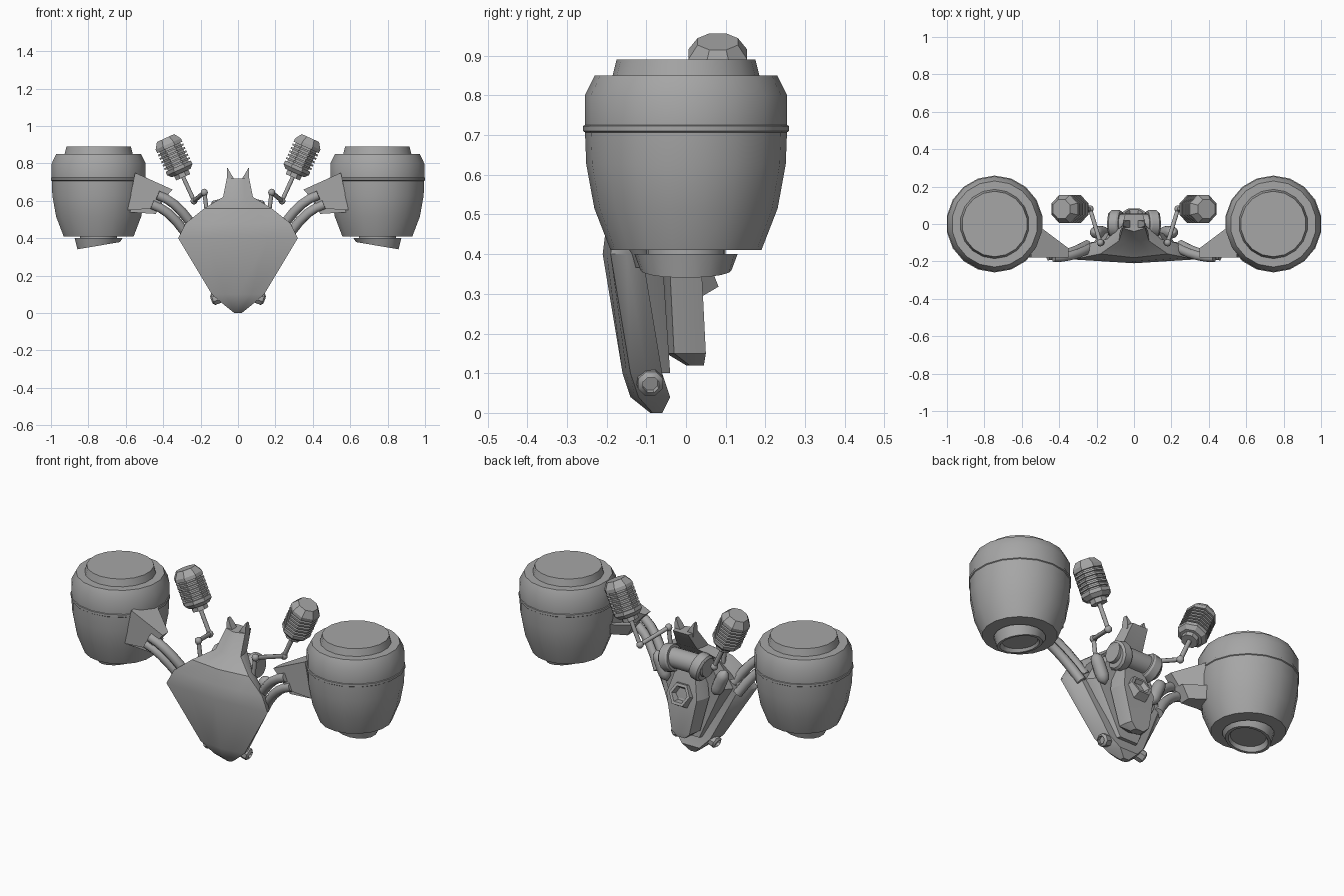
import bpy, bmesh, math
from mathutils import Vector, Matrix

if "Cube" in bpy.data.objects:
    bpy.data.objects.remove(bpy.data.objects["Cube"])

shade = .38
grey = (shade, shade, shade, 1)
material = bpy.data.materials.new("plain grey")
material.use_nodes = True
material.diffuse_color = grey
material.node_tree.nodes["Principled BSDF"].inputs["Base Color"].default_value = grey
UP = Vector((0, 0, 1))


def finish(bm, name, paired, sharp_angle):
    """Turn a bmesh into one centre object, or a left and right pair."""
    bmesh.ops.recalc_face_normals(bm, faces=bm.faces)
    for prefix in ("left_", "right_") if paired else ("",):
        if prefix == "right_":
            bmesh.ops.scale(bm, vec=(-1, 1, 1), verts=bm.verts)
            bmesh.ops.reverse_faces(bm, faces=bm.faces)
        mesh = bpy.data.meshes.new(prefix + name)
        bm.to_mesh(mesh)
        mesh.materials.append(material)
        mesh.polygons.foreach_set("use_smooth", [True] * len(mesh.polygons))
        mesh.set_sharp_from_angle(angle=math.radians(sharp_angle))
        part = bpy.data.objects.new(prefix + name, mesh)
        bpy.context.collection.objects.link(part)
    bm.free()


def loft(name, rings, paired=True, sharp_angle=30):
    """Skin a list of rings that have equal point counts, and cap both ends."""
    bm = bmesh.new()
    rows = [[bm.verts.new(point) for point in ring] for ring in rings]
    count = len(rows[0])
    for lower, upper in zip(rows, rows[1:]):
        for i in range(count):
            j = (i + 1) % count
            bm.faces.new((lower[i], lower[j], upper[j], upper[i]))
    bm.faces.new(rows[0])
    bm.faces.new(rows[-1])
    finish(bm, name, paired, sharp_angle)


def circle(center, axis, radius, sides, slot_radius=None):
    """Ring about an axis; the slot radius replaces the radius at front and back."""
    turn = axis.to_track_quat('Z', 'X').to_matrix()
    ring = []
    for i in range(sides):
        angle = math.tau * (i + .5) / sides
        spoke = turn @ Vector((math.cos(angle), math.sin(angle), 0))
        slotted = slot_radius and abs(spoke.y) > .3
        ring.append(center + spoke * (slot_radius if slotted else radius))
    return ring


def lathe(name, origin, axis, sides, profile, paired=True, sharp_angle=30):
    origin, axis = Vector(origin), Vector(axis).normalized()
    rings = [circle(origin + axis * t, axis, radius, sides) for radius, t in profile]
    loft(name, rings, paired, sharp_angle)


def tube(name, path, radius):
    path = [Vector(point) for point in path]
    last = len(path) - 1
    rings = [circle(point, path[min(i + 1, last)] - path[max(i - 1, 0)], radius, sides=8)
             for i, point in enumerate(path)]
    loft(name, rings, sharp_angle=50)


def ball(name, center, radius):
    bm = bmesh.new()
    bmesh.ops.create_uvsphere(bm, u_segments=10, v_segments=6, radius=radius,
                              matrix=Matrix.Translation(center))
    finish(bm, name, paired=True, sharp_angle=50)


def hull(name, sections, sharp_angle=30):
    """Loft keeled sections, each given by height, half width and front."""
    rings = []
    for z, width, front in sections:
        depth = min(.1, width * 1.5)
        half = [(width * across, front + depth * back, z)
                for across, back in ((.5, .1), (1, .2), (.95, .6), (.8, 1))]
        other = [(-x, y, z) for x, y, z in reversed(half)]
        rings.append([(0, front, z)] + half + [(0, front + depth, z)] + other)
    loft(name, rings, paired=False, sharp_angle=sharp_angle)


def upright(top, bottom, front, back):
    """Slanted four-cornered section for the pylons."""
    (xt, zt), (xb, zb) = top, bottom
    return [(xb, front, zb), (xt, front, zt), (xt, back, zt), (xb, back, zb)]


# Barrel engines: the lower belly narrows by a curve, the lid steps in
hub = Vector((.745, 0, 0))
girth, belt_height, belly, sides = .255, .72, .31, 18
profile = [(girth - .065 * t ** 2.4, belt_height - belly * t) for t in (1, .66, .3, 0)]
profile += [(girth, .8), (.23, .85), (.185, .85), (.175, .89)]
lathe("engine", hub, UP, sides, profile)
belt = [(girth + bulge, belt_height + rise)
        for bulge, rise in ((-.01, -.02), (.004, -.01), (.004, .003), (-.01, .01))]
lathe("engine_belt", hub, UP, sides, belt)

# Tilted hollow exhaust cups below the engines
cup = []
for radius, height, tilt in ((.1, .42, 0), (.1, .4, 0), (.13, .4, 0),
                             (.115, .36, .17), (.1, .36, .17), (.09, .38, .1)):
    ring = circle(hub + UP * height, UP, radius, sides)
    cup.append([point + UP * tilt * (hub.x - point.x) for point in ring])
loft("exhaust_cup", cup)

# Tapered pylons with a lower keel
front = -.18
loft("pylon", [upright((.55, .75), (.59, .55), front, back=.02),
               upright((.35, .66), (.44, .56), front, back=-.13)])
loft("pylon_keel", [upright((.55, .6), (.6, .54), front + .02, back=0),
                    upright((.4, .6), (.44, .53), front + .02, back=-.1)])

# Paired curved struts, bent by a simple three-point curve
start, bend, end = Vector((.43, front, .63)), Vector((.32, front, .6)), Vector((.22, -.12, .43))
for name, shift in (("upper_strut", Vector()), ("lower_strut", Vector((.03, .01, -.05)))):
    path = []
    for step in range(6):
        t = step / 5
        path.append(start.lerp(bend, t).lerp(bend.lerp(end, t), t) + shift)
    tube(name, path, radius=.026)

# Shield-shaped nose flowing up into the neck, with a raised plate behind
hull("nose_shield", [(0, .02, -.09), (.04, .07, -.14), (.1, .14, -.16), (.4, .32, -.21),
                     (.48, .28, -.2), (.56, .18, -.18), (.62, .08, -.11), (.72, .06, -.04)])
hull("back_plate", [(.1, .07, -.14), (.4, .23, -.16), (.54, .16, -.14)])

# Pointed prongs at the top of the neck
prong = []
for height, inner, half_depth in ((.7, .01, .02), (.74, .035, .02), (.775, .055, .01)):
    prong.append([(inner, -half_depth, height), (.06, -half_depth, height),
                  (.06, half_depth, height), (inner, half_depth, height)])
loft("prong", prong)

# Cross drum with broad tilted bands behind the neck
drum_radius, drum_half = .055, .14
lathe("cross_drum", (-drum_half, 0, .54), (1, 0, 0), 14,
      [(drum_radius, 0), (drum_radius, 2 * drum_half)], paired=False)
lathe("drum_band", (.07, 0, .54), (1, 0, -.25), 14,
      [(.07, 0), (.076, .01), (.076, .05), (.065, .06)])

# Rear pod with a hollow six-sided thruster
hull("rear_pod", [(.12, .03, 0), (.15, .07, -.05), (.35, .12, -.06), (.5, .07, -.1)])
lathe("thruster", (0, .01, .35), (0, 1, .4), 6,
      [(.075, 0), (.065, .055), (.048, .055), (.035, .025)], paired=False)

# Rounded side tanks and low side lamps
tank_radius, tank_length = .034, .17
tank = []
for step in range(9):
    t = step / 4 - 1
    tank.append((tank_radius * (1 - .9 * t ** 6), tank_length * step / 8))
lathe("side_tank", (.15, -.045, .37), (.4, 0, .9), 10, tank, sharp_angle=50)
lathe("side_lamp", (.085, -.095, .09), (.85, .1, -.3), 8,
      [(.03, 0), (.034, .02), (.034, .05), (.022, .06), (.02, .045)])

# Slotted barrels: six slots repeat along the leaning body
lean = Vector((.41, 0, .91)).normalized()
base = Vector((.297, .08, .735))
barrel_radius, slot_radius, slot_height = .08, .066, .01
rings = [circle(base + lean * t, lean, radius, sides=8)
         for radius, t in ((.045, -.01), (.045, .015), (.06, .015), (barrel_radius, .035))]
for slot in range(6):
    low = base + lean * (.055 + slot * slot_height * 2)
    high = low + lean * slot_height
    for spot, radius in ((low, barrel_radius), (low, slot_radius),
                         (high, slot_radius), (high, barrel_radius)):
        rings.append(circle(spot, lean, barrel_radius, 8, slot_radius=radius))
rings += [circle(base + lean * t, lean, radius, sides=8)
          for radius, t in ((barrel_radius, .185), (.055, .22))]
loft("slotted_barrel", rings)

# Jointed stems that carry the barrels
foot, knee, elbow = (.165, -.1, .53), (.18, -.1, .645), (.235, .08, .6)
for name, path in (("stem_foot", (foot, knee)), ("stem_arm", (knee, elbow)),
                   ("barrel_stem", (elbow, base))):
    tube(name, path, radius=.012)
for name, center in (("knee_joint", knee), ("elbow_joint", elbow)):
    ball(name, center, radius=.02)
